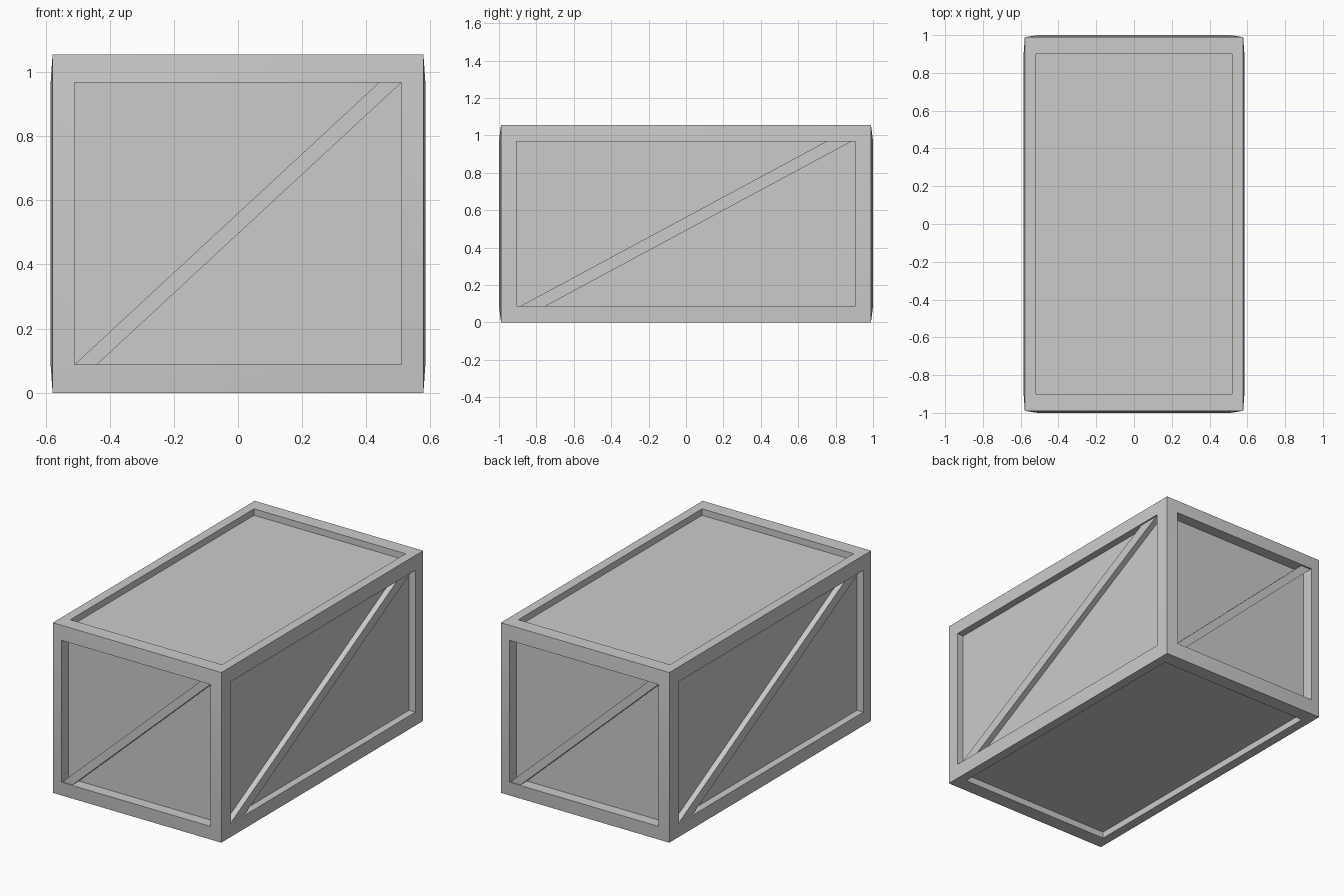
import bpy, bmesh, math
from mathutils import Vector, Matrix

cube = bpy.data.objects.get("Cube")
if cube:
    bpy.data.objects.remove(cube, do_unlink=True)

steel = bpy.data.materials.new("light_grey")
steel.use_nodes = True
colour = (0.6, 0.6, 0.6, 1)
steel.diffuse_color = colour
steel.node_tree.nodes["Principled BSDF"].inputs["Base Color"].default_value = colour

HALF = Vector((0.578, 0.989, 0.5275))      # outer corners
RIM = Vector((0.584, 1.0, 0.5275))         # how far each opening's rim stands out
DEPTH = (0.045, 0.07, 0.04)                # panel recess per axis
OPENING = (Vector((0, 0.905, 0.44)),       # half size of the opening per axis
           Vector((0.51, 0, 0.44)),
           Vector((0.52, 0.90, 0)))


def finish(bm, name):
    bmesh.ops.recalc_face_normals(bm, faces=bm.faces)
    mesh = bpy.data.meshes.new(name)
    bm.to_mesh(mesh)
    bm.free()
    mesh.materials.append(steel)
    obj = bpy.data.objects.new(name, mesh)
    bpy.context.collection.objects.link(obj)
    obj.location.z = HALF.z
    return obj


def place_panel(face, axis, sign, offset):
    """Snap an inset face to its opening, at the given distance from the middle."""
    for v in face.verts:
        for i in range(3):
            v.co[i] = math.copysign(OPENING[axis][i], v.co[i])
        v.co[axis] = sign * offset


# Crate body: a box with a recessed panel framed on every side
bm = bmesh.new()
bmesh.ops.create_cube(bm, size=2, matrix=Matrix.Diagonal(HALF).to_4x4())
for face in list(bm.faces):
    face.normal_update()
    axis = max(range(3), key=lambda i: abs(face.normal[i]))
    sign = math.copysign(1, face.normal[axis])
    for offset in (RIM[axis], RIM[axis] - DEPTH[axis]):
        bmesh.ops.inset_individual(bm, faces=[face], thickness=0.02)
        place_panel(face, axis, sign, offset)
body = finish(bm, "crate_body")
bpy.ops.object.select_all(action='DESELECT')
body.select_set(True)
bpy.context.view_layer.objects.active = body
bpy.ops.object.shade_smooth_by_angle(angle=math.radians(30))


# Diagonal braces, rising to the right as seen from outside each wall
def brace(name, axis, sign, start, width):
    across = 1 - axis
    height = OPENING[axis].z
    outline = [(-start, -height), (width - start, -height),
               (start, height), (start - width, height)]
    turn = -1 if axis == 1 else 1
    bm = bmesh.new()
    verts = []
    for a, z in outline:
        co = Vector((0, 0, z))
        co[across] = a * sign * turn
        co[axis] = sign * (RIM[axis] - 0.01)
        verts.append(bm.verts.new(co))
    front = bm.faces.new(verts)
    push = Vector((0, 0, 0))
    push[axis] = -sign * (DEPTH[axis] - 0.005)
    extruded = bmesh.ops.extrude_face_region(bm, geom=[front], use_keep_orig=True)
    moved = [g for g in extruded["geom"] if isinstance(g, bmesh.types.BMVert)]
    bmesh.ops.translate(bm, verts=moved, vec=push)
    finish(bm, name)


for side, sign in (("left", 1), ("right", -1)):
    brace(side + "_brace", 0, sign, 0.885, 0.135)
for side, sign in (("back", 1), ("front", -1)):
    brace(side + "_brace", 1, sign, 0.51, 0.07)
